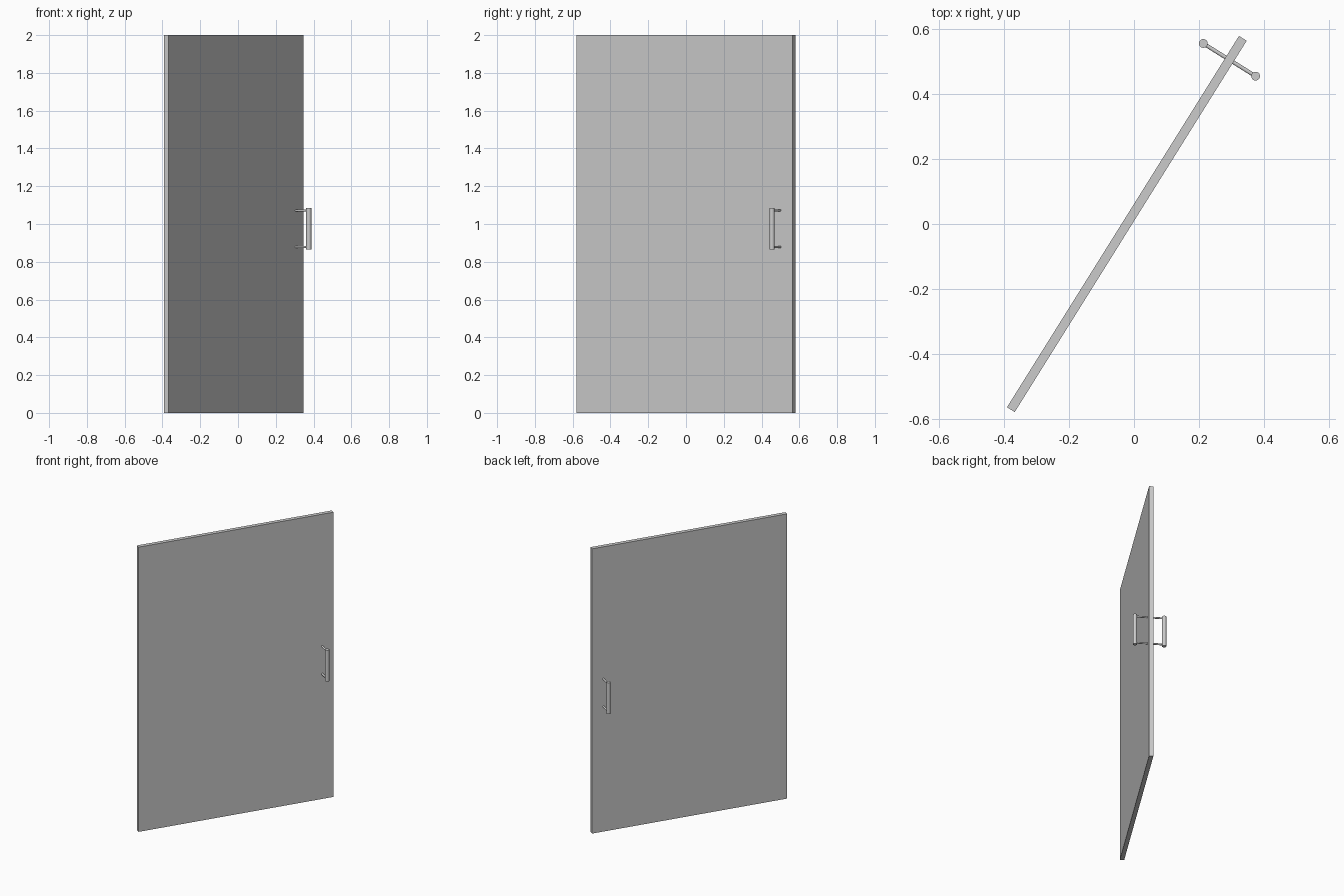
import bpy, math
from mathutils import Matrix

if "Cube" in bpy.data.objects:
    bpy.data.objects.remove(bpy.data.objects["Cube"])

# Door frame: local x runs along the width, local y through the thickness
WIDTH, THICK, HEIGHT = 1.348, 0.028, 2.0
PLACE = Matrix.Translation((-0.022, 0, 0)) @ Matrix.Rotation(math.radians(58), 4, 'Z')
HANDLE_X, HANDLE_Z, REACH = 0.596, 0.975, 0.095


def place(name):
    obj = bpy.context.object
    obj.name = name
    bpy.context.view_layer.update()
    obj.matrix_world = PLACE @ obj.matrix_world
    return obj


def rod(name, radius, length, loc, rot=(0, 0, 0)):
    bpy.ops.mesh.primitive_cylinder_add(vertices=32, radius=radius, depth=length,
                                        location=loc, rotation=rot)
    bpy.ops.object.shade_smooth_by_angle(angle=math.radians(35))
    return place(name)


# Door panel
bpy.ops.mesh.primitive_cube_add(size=1, location=(0, 0, HEIGHT / 2))
bpy.context.object.scale = (WIDTH, THICK, HEIGHT)
bpy.ops.object.transform_apply(location=False, rotation=False, scale=True)
place("door_panel")

# Grip bar on each face
for side, y in (("front", -REACH), ("back", REACH)):
    rod(f"handle_bar_{side}", 0.0135, 0.22, (HANDLE_X, y, HANDLE_Z))

# Posts running through the panel and joining both bars
for level, dz in (("upper", 0.097), ("lower", -0.097)):
    rod(f"handle_post_{level}", 0.006, 2 * REACH, (HANDLE_X, 0, HANDLE_Z + dz),
        (math.pi / 2, 0, 0))
